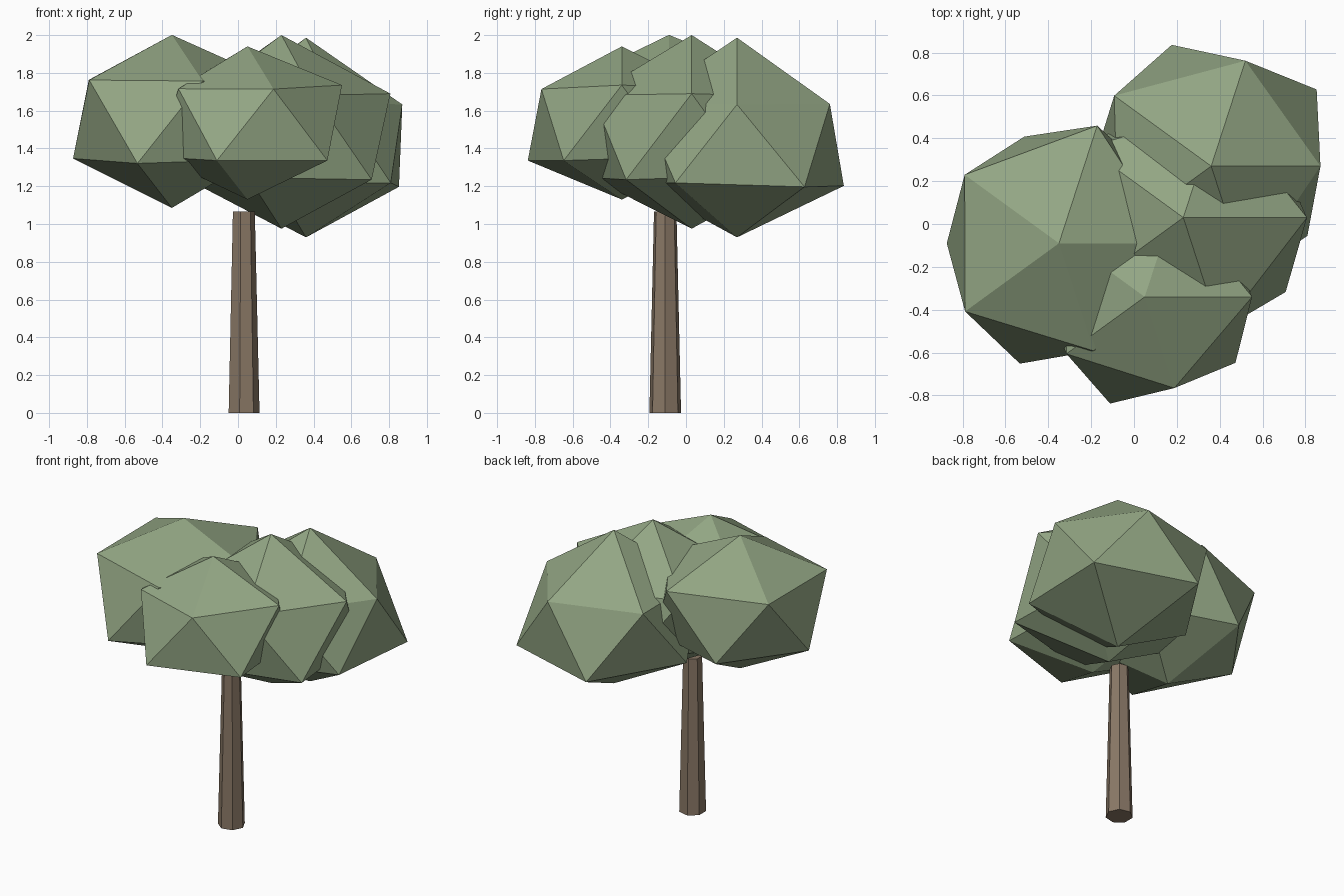
import bpy, bmesh, math
from mathutils import Matrix

cube = bpy.data.objects.get("Cube")
if cube:
    bpy.data.objects.remove(cube, do_unlink=True)


def make_material(name, rgb):
    mat = bpy.data.materials.new(name)
    mat.use_nodes = True
    color = (*rgb, 1.0)
    mat.diffuse_color = color
    mat.node_tree.nodes["Principled BSDF"].inputs["Base Color"].default_value = color
    return mat


def make_object(name, bm, mat, location):
    bmesh.ops.recalc_face_normals(bm, faces=bm.faces)
    mesh = bpy.data.meshes.new(name)
    bm.to_mesh(mesh)
    bm.free()
    mesh.materials.append(mat)
    obj = bpy.data.objects.new(name, mesh)
    obj.location = location
    bpy.context.collection.objects.link(obj)
    return obj


leaf_green = make_material("leaf_green", (0.29, 0.38, 0.23))
bark_brown = make_material("bark_brown", (0.254, 0.188, 0.133))

# Trunk: tapered seven-sided post
TRUNK_HEIGHT = 1.065
bm = bmesh.new()
bmesh.ops.create_cone(bm, cap_ends=True, segments=7, radius1=0.086,
                      radius2=0.061, depth=TRUNK_HEIGHT,
                      matrix=Matrix.Rotation(-math.pi / 2, 4, "Z"))
make_object("trunk", bm, bark_brown, (0.028, -0.11, TRUNK_HEIGHT / 2))

# Foliage: squashed, uneven icosahedra
SQUASH = 0.78


def ring_order(vert):
    angle = math.atan2(vert.co.y, vert.co.x)
    return round(vert.co.z, 2), (angle + 0.1) % math.tau


def foliage(name, centre, bottom, lower, upper, top):
    """Radii go bottom point, lower ring, upper ring, top point."""
    bm = bmesh.new()
    bmesh.ops.create_icosphere(bm, subdivisions=1, radius=1.0)
    verts = sorted(bm.verts, key=ring_order)
    for vert, radius in zip(verts, (bottom, *lower, *upper, top)):
        vert.co = vert.co.normalized() * radius
        vert.co.z *= SQUASH
    make_object(name, bm, leaf_green, centre)


foliage("foliage_right", (-0.35, -0.09, 1.551), 0.597,
        (0.6, 0.585, 0.585, 0.66, 0.6), (0.6, 0.645, 0.608, 0.605, 0.59), 0.577)
foliage("foliage_front", (0.05, -0.34, 1.54), 0.526,
        (0.53, 0.53, 0.53, 0.585, 0.585), (0.56, 0.52, 0.51, 0.505, 0.5), 0.513)
foliage("foliage_middle", (0.23, 0.03, 1.465), 0.628,
        (0.6, 0.6, 0.6, 0.63, 0.66), (0.645, 0.6, 0.62, 0.6, 0.62), 0.686)
foliage("foliage_back", (0.36, 0.27, 1.434), 0.647,
        (0.68, 0.665, 0.62, 0.62, 0.62), (0.57, 0.578, 0.625, 0.6, 0.6), 0.708)
